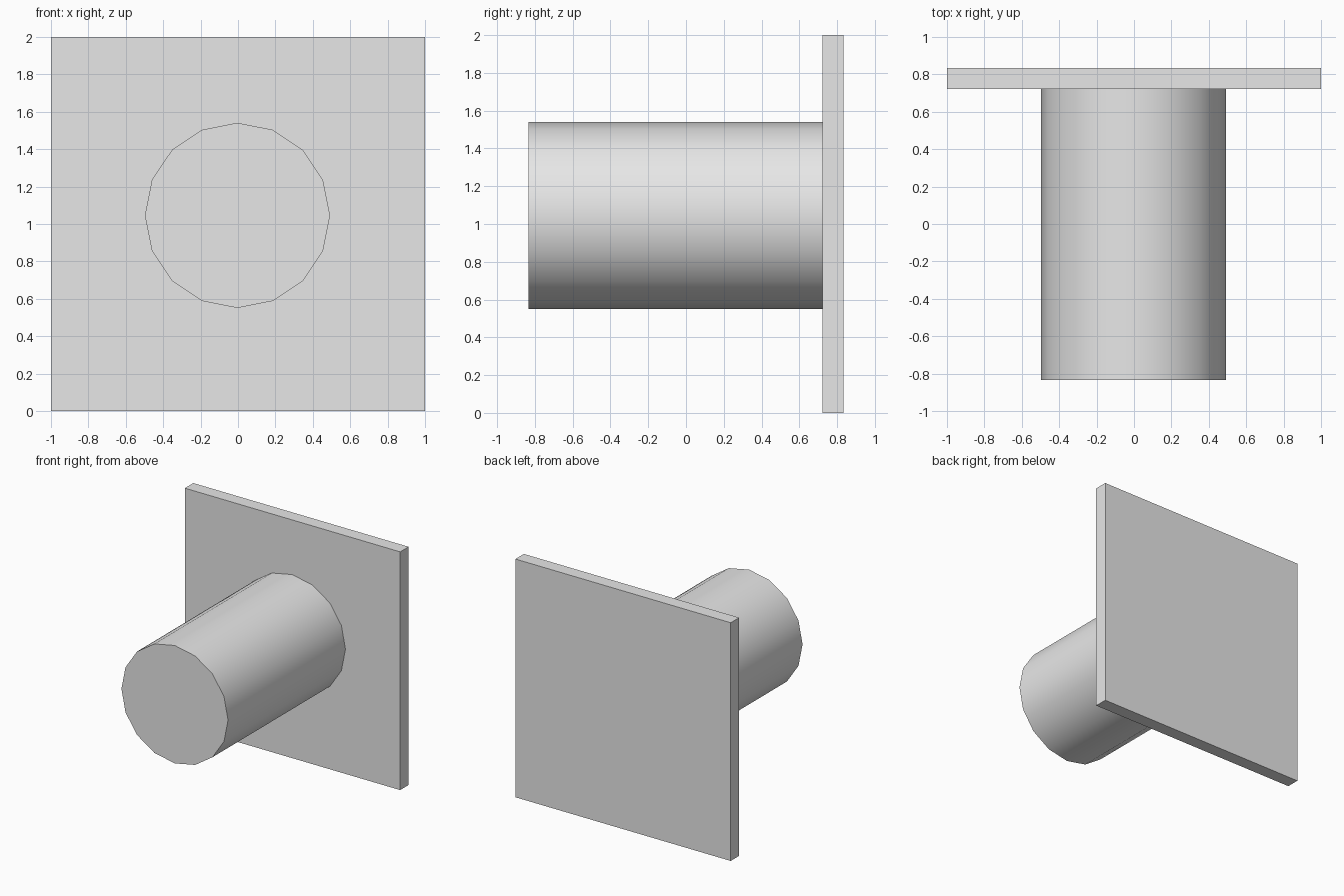
import bpy
import math

cube = bpy.data.objects.get("Cube")
if cube:
    bpy.data.objects.remove(cube, do_unlink=True)

# Single plain grey
grey = bpy.data.materials.new("light_grey")
grey.use_nodes = True
color = (0.8, 0.8, 0.8, 1)
grey.diffuse_color = color
grey.node_tree.nodes["Principled BSDF"].inputs["Base Color"].default_value = color

FRONT, JOINT, BACK = -0.835, 0.723, 0.835


def finish(name):
    obj = bpy.context.object
    obj.name = obj.data.name = name
    obj.data.materials.append(grey)
    bpy.ops.object.transform_apply(location=False, rotation=True, scale=True)
    return obj


# Square back plate
bpy.ops.mesh.primitive_cube_add(size=1, location=(0, (JOINT + BACK) / 2, 1))
bpy.context.object.scale = (2, BACK - JOINT, 2)
finish("back_plate")

# Sixteen-sided peg, smooth around its side
bpy.ops.mesh.primitive_cylinder_add(
    vertices=16, radius=0.495, depth=JOINT - FRONT,
    location=(-0.003, (FRONT + JOINT) / 2, 1.046), rotation=(math.pi / 2, 0, 0))
finish("round_peg")
bpy.ops.object.shade_smooth_by_angle(angle=math.radians(30))
